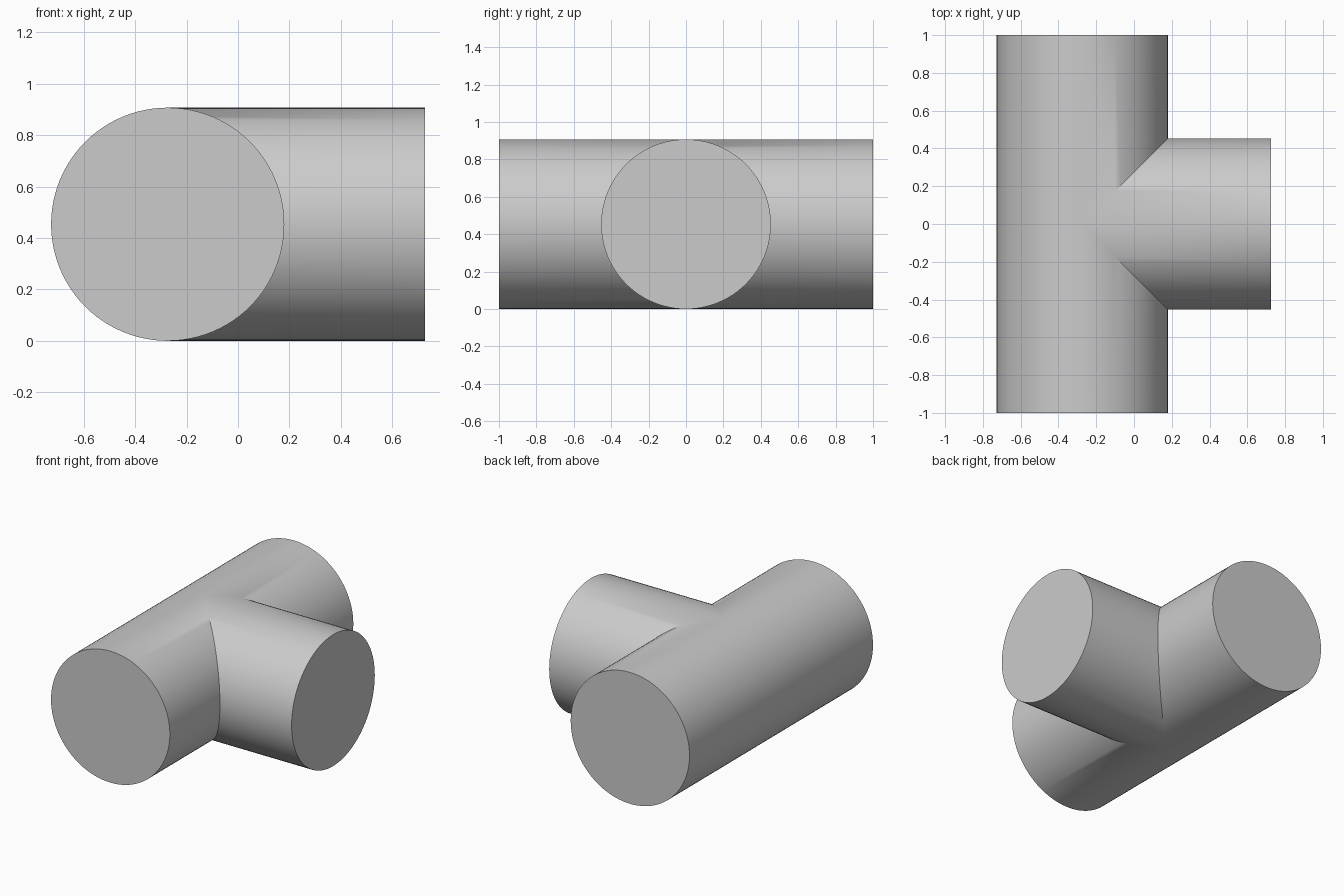
import bpy, bmesh
from math import sin, cos, pi, radians

cube = bpy.data.objects.get("Cube")
if cube:
    bpy.data.objects.remove(cube, do_unlink=True)

R = 0.4535         # radius shared by run and branch
AXIS_X = -0.2735   # run axis position
RUN_HALF = 1.0
BRANCH_LEN = 1.0
SIDES = 96

grey = bpy.data.materials.new("plain_grey")
grey.use_nodes = True
colour = (0.6, 0.6, 0.6, 1)
grey.diffuse_color = colour
grey.node_tree.nodes["Principled BSDF"].inputs["Base Color"].default_value = colour

angles = [2 * pi * i / SIDES for i in range(SIDES)]
bm = bmesh.new()


def add_arm(place, mitre, length):
    """One closed arm: a mitred inner ring joined to a flat end cap."""
    inner, outer = [], []
    for a in angles:
        across, up = R * cos(a), R * sin(a)
        inner.append(bm.verts.new(place(mitre(across), across, up)))
        outer.append(bm.verts.new(place(length, across, up)))
    for i in range(SIDES):
        j = (i + 1) % SIDES
        bm.faces.new((inner[i], inner[j], outer[j], outer[i]))
    bm.faces.new(outer)


# Two halves of the straight run, mitred on the branch side
for side in (-1, 1):
    add_arm(lambda along, across, up: (AXIS_X + across, side * along, R + up),
            lambda across: max(0, across), RUN_HALF)

# Side branch, mitred on both sides
add_arm(lambda along, across, up: (AXIS_X + along, across, R + up),
        abs, BRANCH_LEN)

# Weld the arms along the mitre seams
bmesh.ops.remove_doubles(bm, verts=bm.verts[:], dist=1e-4)
bmesh.ops.recalc_face_normals(bm, faces=bm.faces[:])
mesh = bpy.data.meshes.new("tee_junction")
bm.to_mesh(mesh)
bm.free()
mesh.materials.append(grey)

tee = bpy.data.objects.new("tee_junction", mesh)
bpy.context.collection.objects.link(tee)
bpy.ops.object.select_all(action='DESELECT')
tee.select_set(True)
bpy.context.view_layer.objects.active = tee
bpy.ops.object.shade_smooth_by_angle(angle=radians(30))
